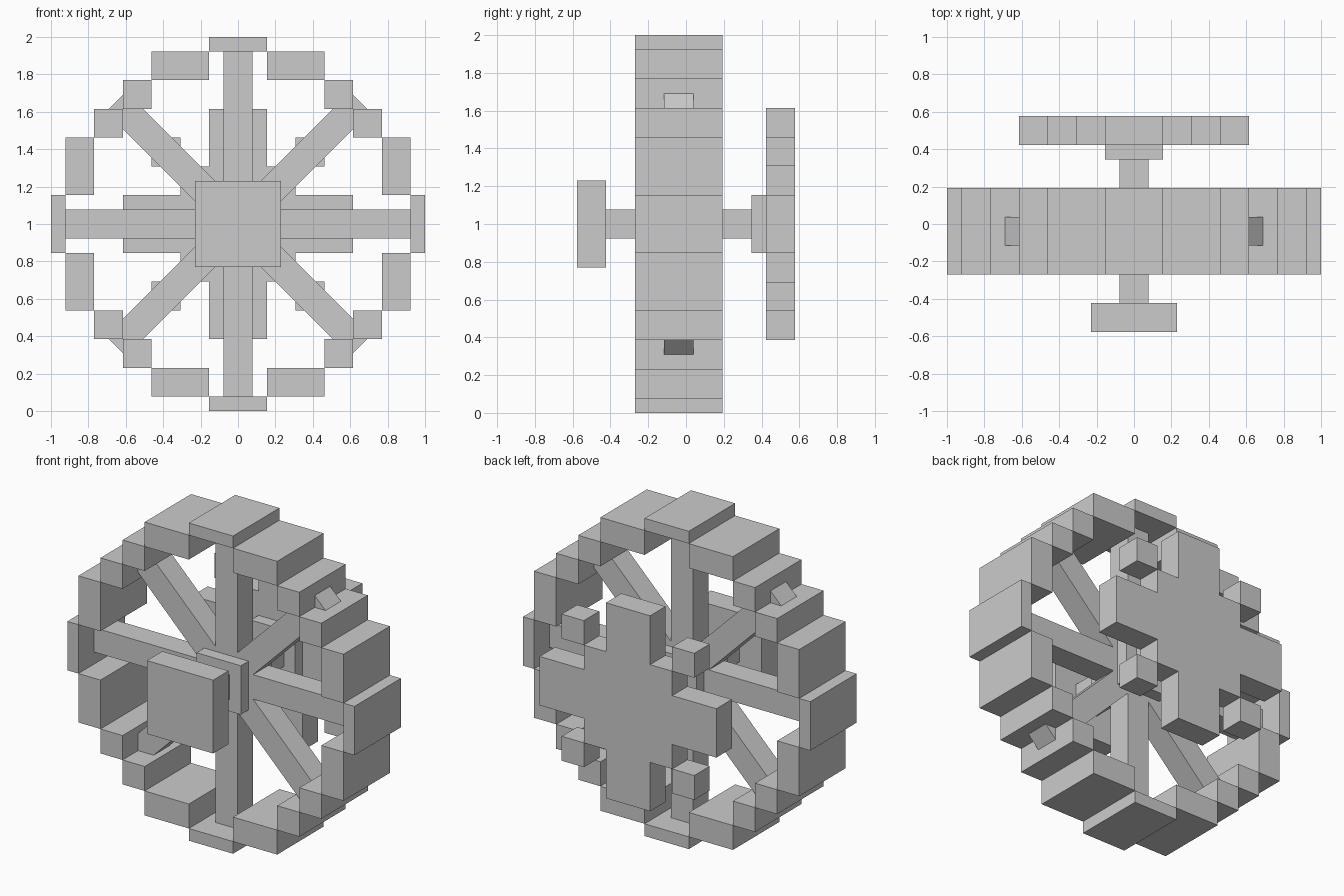
import bpy
import math

if "Cube" in bpy.data.objects:
    bpy.data.objects.remove(bpy.data.objects["Cube"], do_unlink=True)

U = 1 / 13  # the wheel is 26 modules across

grey = bpy.data.materials.new("plain_grey")
COLOUR = (0.6, 0.6, 0.6, 1)
grey.use_nodes = True
grey.diffuse_color = COLOUR
grey.node_tree.nodes["Principled BSDF"].inputs["Base Color"].default_value = COLOUR


def box(name, x, y, z, turn=0):
    """Box from (low, high) module ranges, z measured from the hub axis."""
    centre = [(a + b) / 2 * U for a, b in (x, y, z)]
    size = [(b - a) * U for a, b in (x, y, z)]
    bpy.ops.mesh.primitive_cube_add(size=1)
    ob = bpy.context.object
    ob.name = name
    for v in ob.data.vertices:
        v.co = [c * s for c, s in zip(v.co, size)]
    ob.location = (centre[0], centre[1], centre[2] + 1)
    ob.rotation_euler.y = math.radians(turn)
    ob.data.materials.append(grey)
    return ob


def four_way(name, x, y, z):
    """Repeat a block in all four quadrants."""
    for side, sx in (("left", 1), ("right", -1)):
        for level, sz in (("upper", 1), ("lower", -1)):
            box(f"{name}_{level}_{side}", sorted(sx * v for v in x), y,
                sorted(sz * v for v in z))


# Stepped rim
RIM = (-3.5, 2.5)
box("rim_top", (-2, 2), RIM, (12, 13))
box("rim_bottom", (-2, 2), RIM, (-13, -12))
box("rim_left", (12, 13), RIM, (-2, 2))
box("rim_right", (-13, -12), RIM, (-2, 2))
four_way("rim_long_step", (2, 6), RIM, (10, 12))
four_way("rim_high_step", (6, 8), RIM, (8, 10))
four_way("rim_low_step", (8, 10), RIM, (6, 8))
four_way("rim_tall_step", (10, 12), RIM, (2, 6))

# Spokes, each spanning the whole wheel
for i in range(4):
    box(f"spoke_{i + 1}", (-1, 1), (-1.5, 0.5), (-12, 12), 45 * i)

# Axle and hub blocks
box("axle", (-1, 1), (-5.5, 4.5), (-1, 1))
for name, y in (("hub_front", -2.5), ("hub_back", 0.5), ("gear_collar", 4.5)):
    box(name, (-2, 2), (y, y + 1), (-2, 2))

# Square cap at the front
box("front_cap", (-3, 3), (-7.5, -5.5), (-3, 3))

# Cross-shaped gear at the back, with a separate corner tooth on each diagonal
GEAR = (5.5, 7.5)
box("gear_core", (-4, 4), GEAR, (-4, 4))
for name, s in (("first", 1), ("second", -1)):
    reach = sorted((4 * s, 8 * s))
    box(f"gear_side_arm_{name}", reach, GEAR, (-2, 2))
    box(f"gear_upright_arm_{name}", (-2, 2), GEAR, reach)
four_way("gear_tooth", (4, 6), GEAR, (4, 6))
